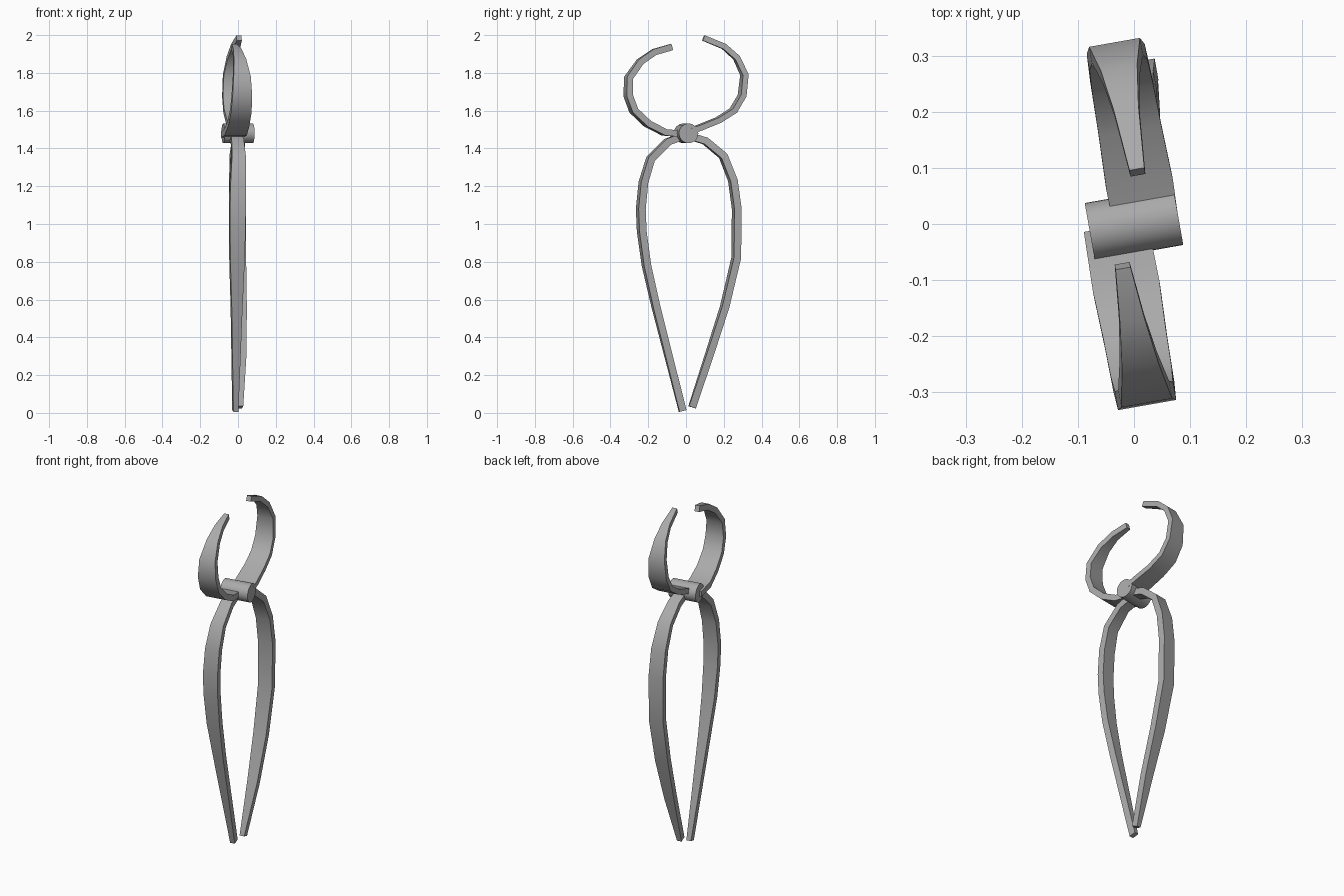
import bpy, bmesh, math
from mathutils import Vector

if "Cube" in bpy.data.objects:
    bpy.data.objects.remove(bpy.data.objects["Cube"])

TWIST = math.radians(10)          # the whole tool is turned slightly about z

# Dark steel
steel = bpy.data.materials.new("dark_steel")
steel.diffuse_color = (.4, .4, .4, 1)
steel.use_nodes = True
steel.node_tree.nodes["Principled BSDF"].inputs["Base Color"].default_value = steel.diffuse_color


def finish(ob):
    ob.data.materials.append(steel)
    bpy.ops.object.select_all(action='DESELECT')
    ob.select_set(True)
    bpy.context.view_layer.objects.active = ob
    bpy.ops.object.shade_smooth_by_angle(angle=math.radians(40))


def strap(name, pts):
    """Sweep a flat bar along (y, z, side offset, width, thickness) stations."""
    bm = bmesh.new()
    path = [Vector((p[0], p[1])) for p in pts]
    rings = []
    for i, (y, z, off, width, thick) in enumerate(pts):
        d = (path[min(i + 1, len(path) - 1)] - path[max(i - 1, 0)]).normalized()
        n = Vector((-d.y, d.x)) * thick / 2
        rings.append([bm.verts.new((off + sx * width / 2, y + sn * n.x, z + sn * n.y))
                      for sx, sn in ((-1, -1), (1, -1), (1, 1), (-1, 1))])
    for a, b in zip(rings, rings[1:]):
        for k in range(4):
            bm.faces.new((a[k], a[(k + 1) % 4], b[(k + 1) % 4], b[k]))
    bm.faces.new(rings[0])
    bm.faces.new(rings[-1][::-1])
    bmesh.ops.recalc_face_normals(bm, faces=bm.faces)
    me = bpy.data.meshes.new(name)
    bm.to_mesh(me)
    bm.free()
    ob = bpy.data.objects.new(name, me)
    bpy.context.collection.objects.link(ob)
    ob.rotation_euler.z = TWIST
    finish(ob)


# Section along each limb, from pivot to tip
jaw_width = [.115, .12, .113, .11, .105, .092, .066, .045, .027]
handle_offset = [.015, .02, .03, .04, .045, .045, .042, .035, .017]
handle_width = [.06, .065, .075, .083, .085, .083, .075, .058, .027]


def jaw(name, path, offset, thick):
    strap(name, [(y, z, offset, w, thick) for (y, z), w in zip(path, jaw_width)])


def handle(name, path, side):
    strap(name, [(y, z, side * o, w, .038)
                 for (y, z), o, w in zip(path, handle_offset, handle_width)])


# Curved gripping jaws
jaw("front_jaw", [(0, 1.475), (-.11, 1.485), (-.20, 1.53), (-.275, 1.60), (-.305, 1.68),
                  (-.302, 1.775), (-.24, 1.86), (-.165, 1.91), (-.07, 1.937)], -.033, .034)
jaw("rear_jaw", [(0, 1.485), (.07, 1.51), (.17, 1.55), (.25, 1.60), (.298, 1.68),
                 (.31, 1.79), (.268, 1.88), (.20, 1.94), (.09, 1.985)], .022, .030)

# Long bowed handles
handle("front_handle", [(0, 1.47), (-.095, 1.435), (-.185, 1.345), (-.222, 1.22), (-.235, 1.08),
                        (-.23, .96), (-.205, .78), (-.155, .56), (-.015, .01)], -1)
handle("rear_handle", [(0, 1.47), (.10, 1.44), (.195, 1.36), (.245, 1.23), (.265, 1.08),
                       (.262, .82), (.20, .56), (.12, .31), (.03, .03)], 1)

# Pivot pin
bpy.ops.mesh.primitive_cylinder_add(vertices=32, radius=.052, depth=.16, location=(0, 0, 1.48),
                                    rotation=(0, math.pi / 2, TWIST))
pin = bpy.context.object
pin.name = "pivot_pin"
finish(pin)
